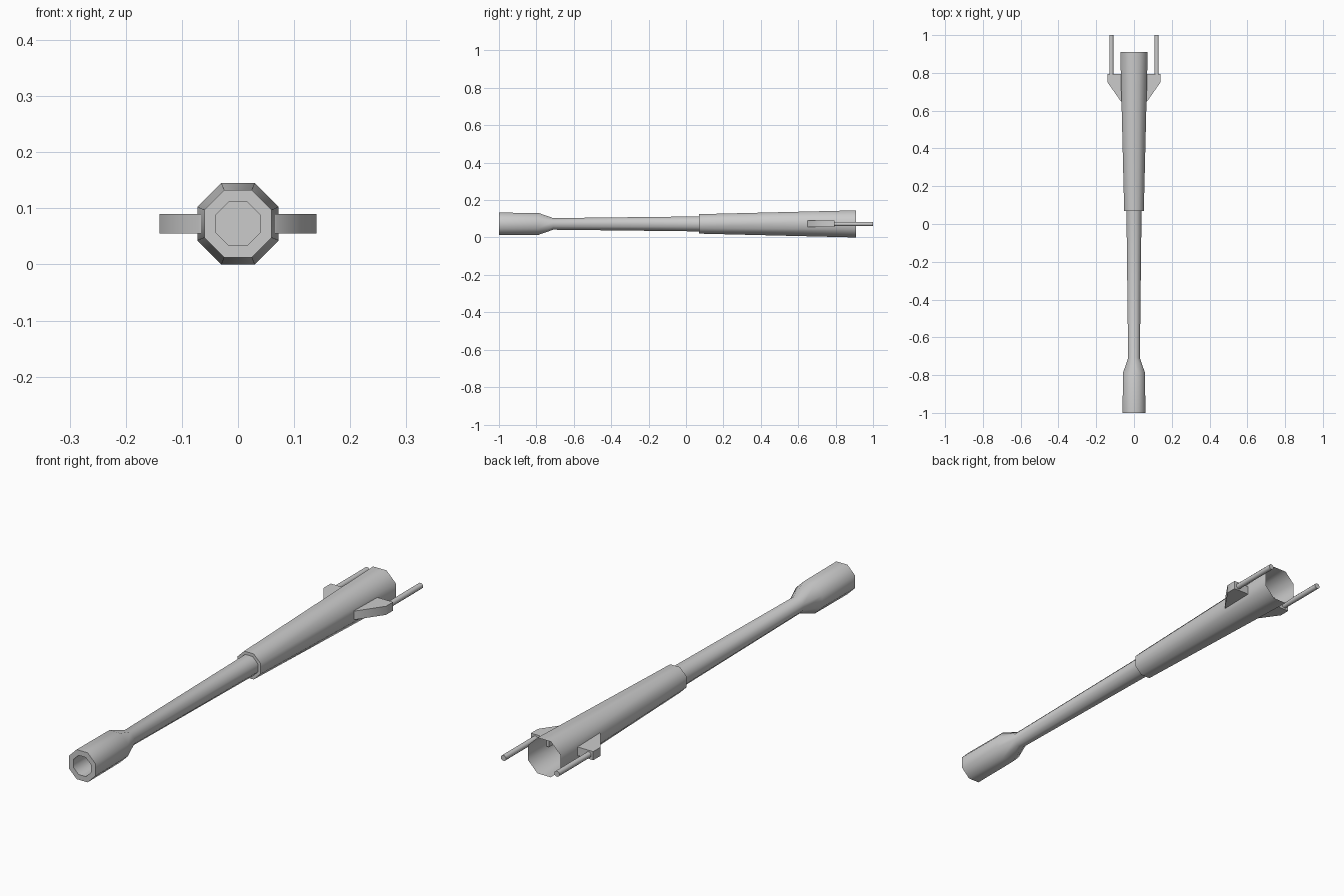
import bpy, bmesh, math

if "Cube" in bpy.data.objects:
    bpy.data.objects.remove(bpy.data.objects["Cube"])

ZC = 0.0725  # height of the bore axis


def finish(name, bm):
    bmesh.ops.recalc_face_normals(bm, faces=bm.faces)
    me = bpy.data.meshes.new(name)
    bm.to_mesh(me)
    bm.free()
    ob = bpy.data.objects.new(name, me)
    bpy.context.collection.objects.link(ob)
    bpy.ops.object.select_all(action='DESELECT')
    ob.select_set(True)
    bpy.context.view_layer.objects.active = ob
    bpy.ops.object.shade_smooth_by_angle(angle=math.radians(50))
    return ob


def octagon_tube(name, profile, x=0.0, cap_start=True, cap_end=True):
    """Loft octagon rings along y; profile is (y, half width across flats)."""
    bm = bmesh.new()
    rings = []
    for y, half in profile:
        r = half / math.cos(math.pi / 8)
        angles = [math.pi / 8 + k * math.pi / 4 for k in range(8)]
        rings.append([bm.verts.new((x + r * math.cos(a), y, ZC + r * math.sin(a)))
                      for a in angles])
    for a, b in zip(rings, rings[1:]):
        for k in range(8):
            n = (k + 1) % 8
            bm.faces.new((a[k], a[n], b[n], b[k]))
    if cap_start:
        bm.faces.new(rings[0])
    if cap_end:
        bm.faces.new(rings[-1])
    return finish(name, bm)


# Barrel: blind bore, muzzle, thin tube, then the sleeve left open at the back
octagon_tube("barrel", [
    (-0.88, 0.039), (-1.0, 0.039), (-1.0, 0.060), (-0.79, 0.059),
    (-0.71, 0.031), (0.07, 0.040), (0.07, 0.052), (0.91, 0.0725)],
    cap_end=False)

# Side brackets and the rods behind them
outline = [(0.058, 0.645), (0.07, 0.65), (0.14, 0.75), (0.14, 0.795), (0.058, 0.795)]
for side, s in (("right", 1), ("left", -1)):
    bm = bmesh.new()
    face = bm.faces.new([bm.verts.new((s * x, y, 0.055)) for x, y in outline])
    ext = bmesh.ops.extrude_face_region(bm, geom=[face])
    top = [v for v in ext["geom"] if isinstance(v, bmesh.types.BMVert)]
    bmesh.ops.translate(bm, verts=top, vec=(0, 0, 0.035))
    finish("bracket_" + side, bm)
    octagon_tube("rod_" + side, [(0.785, 0.011), (1.0, 0.011)], x=s * 0.12)
